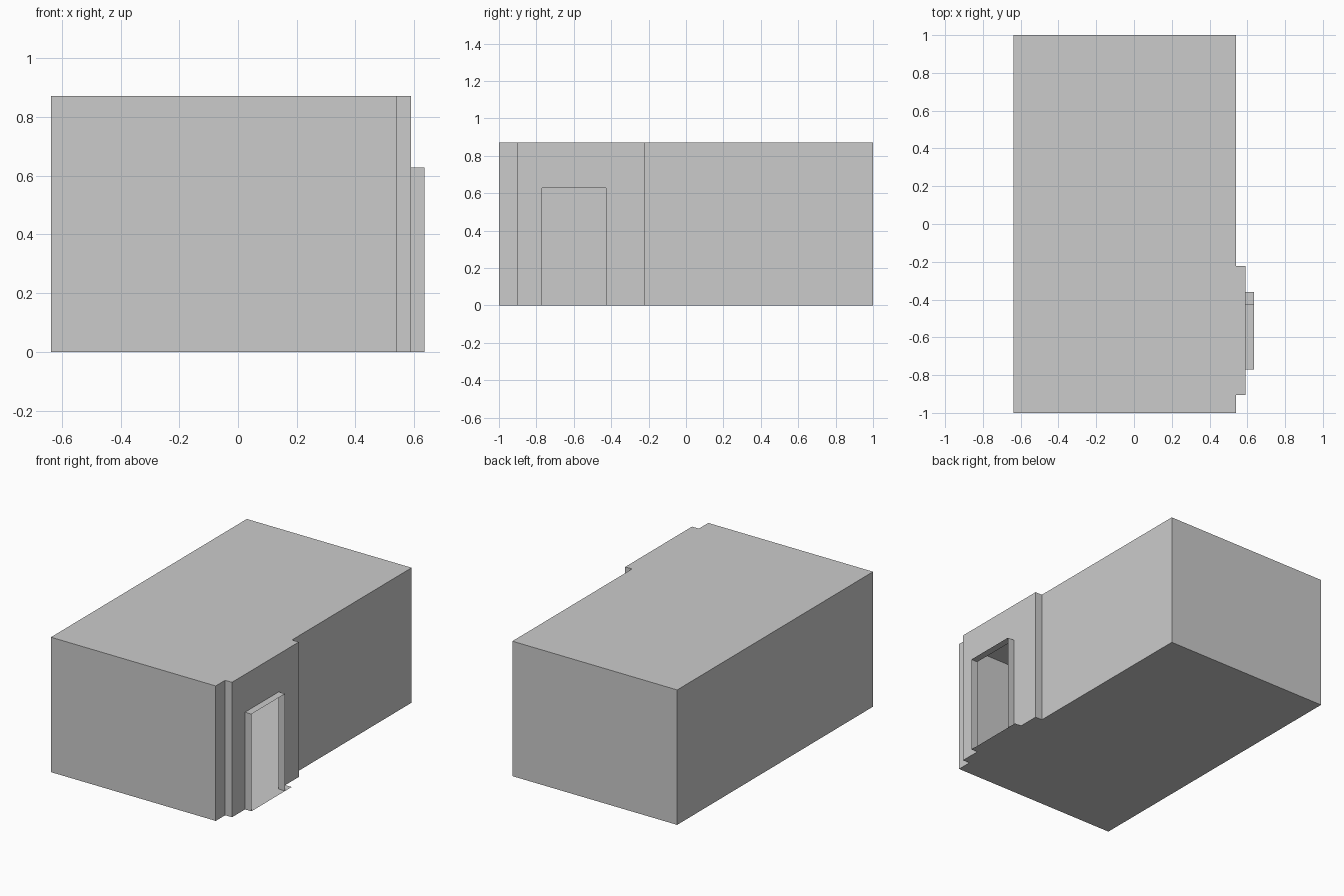
import bpy, bmesh

if "Cube" in bpy.data.objects:
    bpy.data.objects.remove(bpy.data.objects["Cube"])

H, DOOR_H = 0.872, 0.628            # room and doorway heights
X0, X1, X2, X3 = -0.637, 0.541, 0.59, 0.636
BUMP = (-0.904, -0.222)             # y range of the projecting wall
DOOR = (-0.771, -0.427)             # y range of the doorway
SILL_END = -0.36                    # threshold runs past the doorway


def make_object(name, faces):
    """Build a sheet object from a list of polygons, welding shared corners."""
    bm = bmesh.new()
    for pts in faces:
        bm.faces.new([bm.verts.new(p) for p in pts])
    bmesh.ops.remove_doubles(bm, verts=bm.verts, dist=1e-5)
    bmesh.ops.recalc_face_normals(bm, faces=bm.faces)
    mesh = bpy.data.meshes.new(name)
    bm.to_mesh(mesh)
    bm.free()
    obj = bpy.data.objects.new(name, mesh)
    bpy.context.collection.objects.link(obj)
    return obj


def wall(a, b, h):
    return [(*a, 0), (*b, 0), (*b, h), (*a, h)]


# Hollow room shell: plan outline with a shallow projection on the right
b0, b1 = BUMP
d0, d1 = DOOR
plan = [(X2, b1), (X1, b1), (X1, 1), (X0, 1), (X0, -1), (X1, -1), (X1, b0), (X2, b0)]
shell = [wall(a, b, H) for a, b in zip(plan, plan[1:])]
shell.append([(*p, H) for p in plan])
shell.append([(*p, 0) for p in plan])

# Projecting wall, cut around the doorway
cut = [(b0, 0), (d0, 0), (d0, DOOR_H), (d1, DOOR_H), (d1, 0), (b1, 0), (b1, H), (b0, H)]
shell.append([(X2, y, z) for y, z in cut])
make_object("room_shell", shell)

# Thin door surround: two jambs and a lintel
surround = [wall((X3, d0), (X2, d0), DOOR_H),
            wall((X2, d1), (X3, d1), DOOR_H),
            [(X2, d0, DOOR_H), (X3, d0, DOOR_H), (X3, d1, DOOR_H), (X2, d1, DOOR_H)]]
make_object("door_surround", surround)

# Threshold plate on the ground
make_object("threshold", [[(X2, d0, 0), (X3, d0, 0), (X3, SILL_END, 0), (X2, SILL_END, 0)]])
